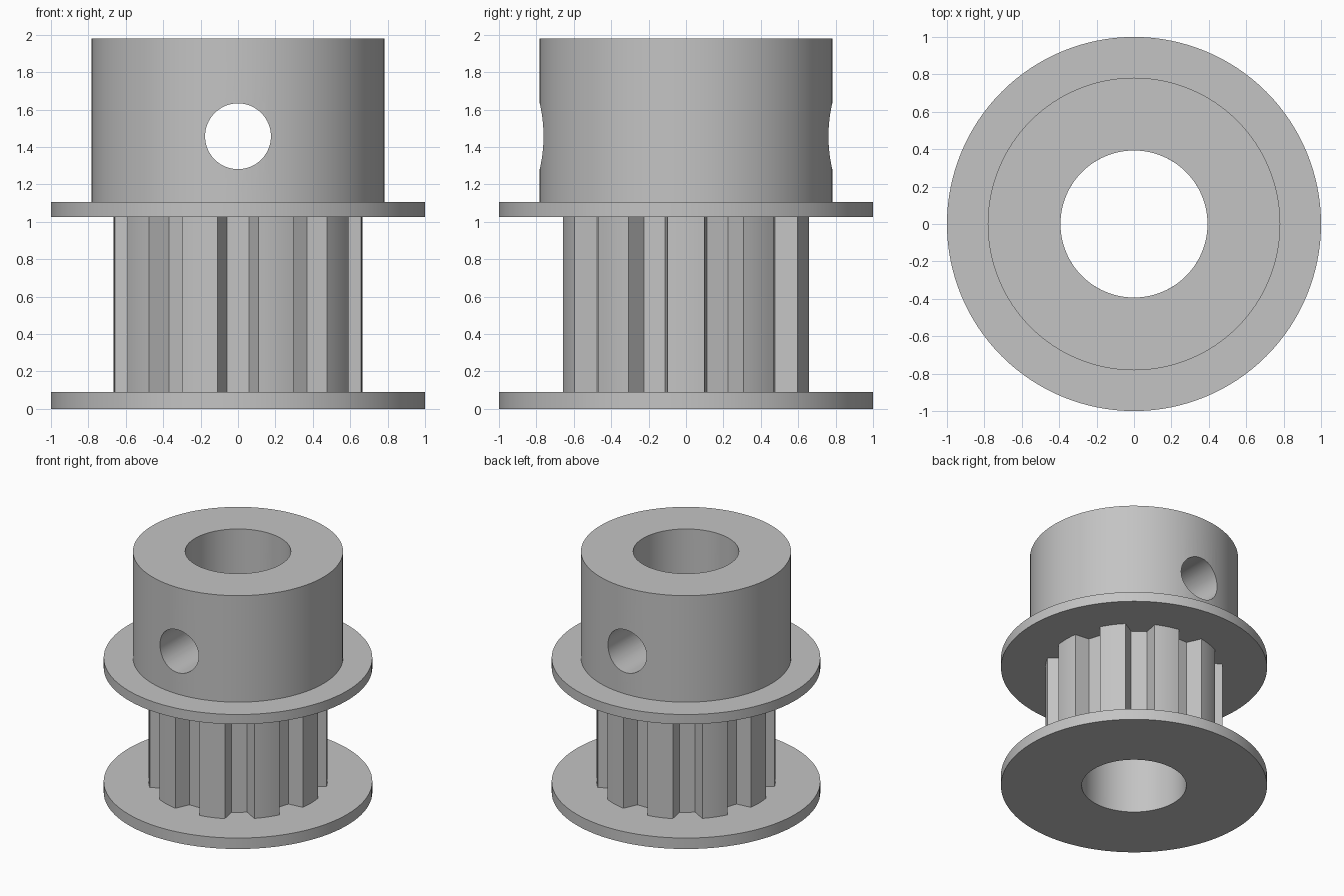
import bpy
import bmesh
from math import cos, sin, tan, radians, pi

cube = bpy.data.objects.get("Cube")
if cube:
    bpy.data.objects.remove(cube, do_unlink=True)

BORE = 0.393
TEETH = 10
PITCH = 360 / TEETH

metal = bpy.data.materials.new("light grey metal")
metal.use_nodes = True
grey = (0.55, 0.55, 0.55, 1)
metal.diffuse_color = grey
metal.node_tree.nodes["Principled BSDF"].inputs["Base Color"].default_value = grey


def smooth(obj):
    bpy.ops.object.select_all(action="DESELECT")
    obj.select_set(True)
    bpy.context.view_layer.objects.active = obj
    bpy.ops.object.shade_smooth_by_angle(angle=radians(30))


def bored_prism(name, outline, z0, z1):
    """Extrude a polar outline [(angle, radius)] with a round bore through it."""
    bm = bmesh.new()
    rings = []
    for a, r in outline:
        corners = ((r, z0), (r, z1), (BORE, z1), (BORE, z0))
        rings.append([bm.verts.new((q * cos(a), q * sin(a), z)) for q, z in corners])
    for i, ring in enumerate(rings):
        following = rings[(i + 1) % len(rings)]
        for k in range(4):
            n = (k + 1) % 4
            bm.faces.new((ring[k], following[k], following[n], ring[n]))
    bmesh.ops.recalc_face_normals(bm, faces=bm.faces)
    mesh = bpy.data.meshes.new(name)
    bm.to_mesh(mesh)
    bm.free()
    mesh.materials.append(metal)
    obj = bpy.data.objects.new(name, mesh)
    bpy.context.collection.objects.link(obj)
    return obj


def circle(radius, steps=128):
    return [(2 * pi * i / steps, radius) for i in range(steps)]


def toothed_outline(tip=0.666, floor=0.546, floor_half=6.17, mouth_half=9.5):
    """Flat-bottomed grooves with flared walls between rounded tooth tips."""
    points = []
    for t in range(TEETH):
        centre = -90 + t * PITCH
        for i in range(5):
            a = floor_half * (i / 2 - 1)
            points.append((radians(centre + a), floor / cos(radians(a))))
        for i in range(7):
            a = mouth_half + (PITCH - 2 * mouth_half) * i / 6
            points.append((radians(centre + a), tip))
    return points


# Flanges and toothed drum
smooth(bored_prism("lower_flange", circle(1.0), 0, 0.09))
smooth(bored_prism("toothed_drum", toothed_outline(), 0.09, 1.025))
smooth(bored_prism("upper_flange", circle(1.0), 1.025, 1.105))

# Hub with a set-screw hole drilled from front to back
hub = bored_prism("hub", circle(0.782), 1.105, 1.98)
bpy.ops.mesh.primitive_cylinder_add(vertices=64, radius=0.176, depth=3,
                                    location=(0, 0, 1.457),
                                    rotation=(pi / 2, 0, 0))
drill = bpy.context.object
drill.name = "screw_hole_cutter"
drill.hide_render = True
drill.data.materials.append(metal)
cut = hub.modifiers.new("screw hole", "BOOLEAN")
cut.operation = "DIFFERENCE"
cut.solver = "EXACT"
cut.object = drill
bpy.context.view_layer.objects.active = hub
bpy.ops.object.modifier_apply(modifier=cut.name)
bpy.data.objects.remove(drill, do_unlink=True)
smooth(hub)
